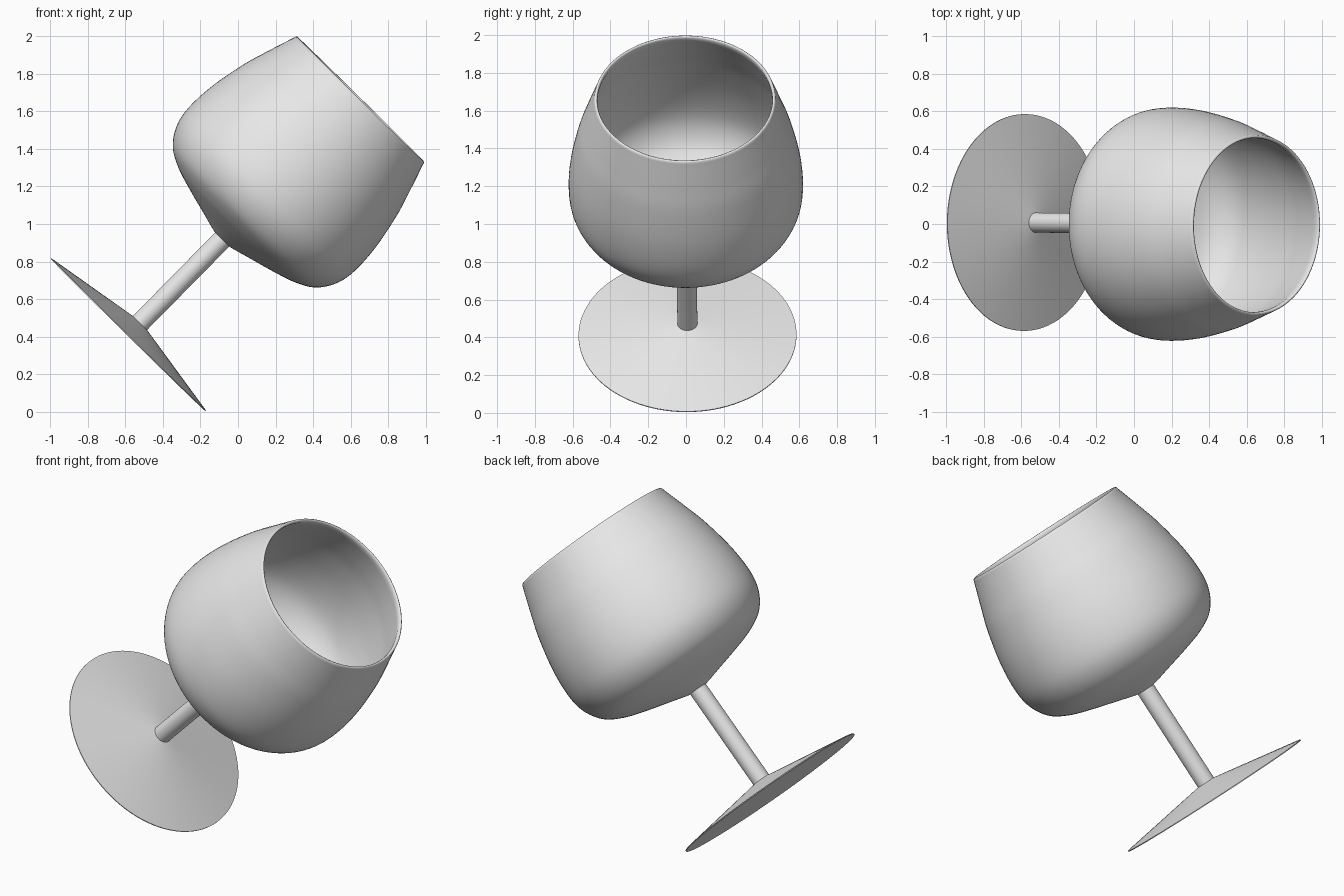
import bpy, bmesh, math
from mathutils import Vector, Matrix

if "Cube" in bpy.data.objects:
    bpy.data.objects.remove(bpy.data.objects["Cube"])

SEGS = 96
grey = bpy.data.materials.new("plain grey")
grey.diffuse_color = (0.8, 0.8, 0.8, 1)
grey.use_nodes = True
grey.node_tree.nodes["Principled BSDF"].inputs["Base Color"].default_value = grey.diffuse_color

# Tilted frame: local z runs from the foot centre to the rim centre
base = Vector((-0.585, 0.008, 0.409))
axis = Vector((0.655, -0.006, 1.668)) - base
frame = Matrix.Translation(base) @ axis.to_track_quat('Z', 'Y').to_matrix().to_4x4()


def smooth_curve(pts, n=6):
    """Catmull-Rom curve through (radius, height) points."""
    v = [Vector(p) for p in pts]
    v = [2 * v[0] - v[1]] + v + [2 * v[-1] - v[-2]]
    out = []
    for a, b, c, d in zip(v, v[1:], v[2:], v[3:]):
        for i in range(n):
            t = i / n
            out.append(0.5 * (2 * b + (c - a) * t + (2 * a - 5 * b + 4 * c - d) * t * t
                              + (3 * b - a - 3 * c + d) * t ** 3))
    return out + [v[-2]]


def lathe(name, profile, angle):
    """Spin a (radius, height) profile around the tilted axis."""
    bm = bmesh.new()
    rings = []
    for r, h in profile:
        if r < 1e-5:
            rings.append([bm.verts.new((0, 0, h))] * SEGS)
        else:
            rings.append([bm.verts.new((r * math.cos(2 * math.pi * i / SEGS),
                                        r * math.sin(2 * math.pi * i / SEGS), h))
                          for i in range(SEGS)])
    for lo, hi in zip(rings, rings[1:]):
        for i in range(SEGS):
            j = (i + 1) % SEGS
            quad = list(dict.fromkeys((lo[i], lo[j], hi[j], hi[i])))
            if len(quad) > 2:
                bm.faces.new(quad)
    bmesh.ops.recalc_face_normals(bm, faces=bm.faces)
    mesh = bpy.data.meshes.new(name)
    bm.to_mesh(mesh)
    bm.free()
    mesh.transform(frame)
    mesh.materials.append(grey)
    ob = bpy.data.objects.new(name, mesh)
    bpy.context.collection.objects.link(ob)
    bpy.ops.object.select_all(action='DESELECT')
    ob.select_set(True)
    bpy.context.view_layer.objects.active = ob
    bpy.ops.object.shade_smooth_by_angle(angle=math.radians(angle))
    return ob


# Foot: thin disc rising as a shallow cone to the stem
lathe("foot", [(0, 0), (0.577, 0), (0.577, 0.005), (0.054, 0.09), (0, 0.09)], 8)

# Stem: plain rod
lathe("stem", [(0, 0.07), (0.053, 0.07), (0.053, 0.725), (0, 0.725)], 30)

# Bowl: outer wall, rounded lip, then the inner wall offset inward
outer = smooth_curve([(0, 0.708), (0.06, 0.715), (0.18, 0.747), (0.32, 0.785), (0.44, 0.825),
                      (0.535, 0.882), (0.597, 0.975), (0.62, 1.09), (0.611, 1.26),
                      (0.572, 1.46), (0.53, 1.6), (0.482, 1.748)])
inner = []
for i, p in enumerate(outer):
    d = outer[min(i + 1, len(outer) - 1)] - outer[max(i - 1, 0)]
    n = Vector((-d.y, d.x)).normalized()
    inner.append(Vector((max(p.x + 0.02 * n.x, 0), p.y + 0.02 * n.y)))
inner[0].x = 0
lip = [Vector((0.479, 1.758)), Vector((0.473, 1.763)), Vector((0.467, 1.762)),
       Vector((0.464, 1.755))]
lathe("bowl", outer + lip + inner[::-1], 60)
